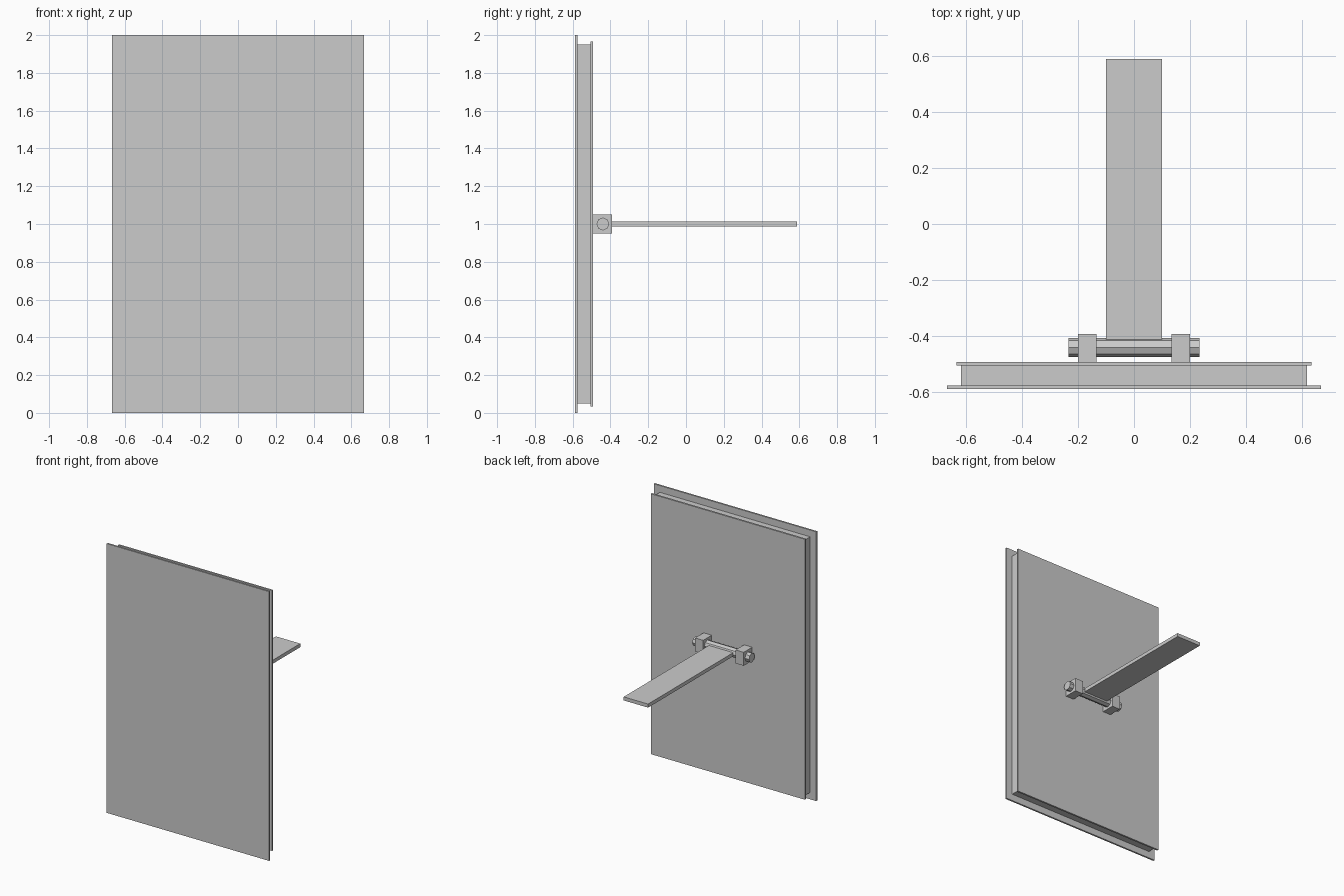
import bpy
import math

if "Cube" in bpy.data.objects:
    bpy.data.objects.remove(bpy.data.objects["Cube"])


def box(name, x, y, z):
    """Box from (min, max) ranges on each axis."""
    bpy.ops.mesh.primitive_cube_add(
        size=1, location=[(a + b) / 2 for a, b in (x, y, z)])
    ob = bpy.context.object
    ob.name = name
    ob.scale = [b - a for a, b in (x, y, z)]
    bpy.ops.object.transform_apply(location=False, rotation=False, scale=True)
    return ob


# Layered upright panel: front sheet, core, back sheet
box("front_sheet", (-0.667, 0.667), (-0.588, -0.575), (0, 2))
box("panel_core", (-0.617, 0.617), (-0.575, -0.505), (0.05, 1.95))
box("back_sheet", (-0.633, 0.633), (-0.505, -0.4915), (0.033, 1.967))

# Pair of hinge blocks on the back sheet
for side, x in (("left", (-0.2, -0.133)), ("right", (0.133, 0.2))):
    box("hinge_block_" + side, x, (-0.4915, -0.3915), (0.95, 1.05))

# Eight-sided hinge pin through both blocks
bpy.ops.mesh.primitive_cylinder_add(
    vertices=8, radius=0.034, depth=0.467,
    location=(0, -0.44, 1), rotation=(0, math.pi / 2, 0))
bpy.context.object.name = "hinge_pin"

# Flat support arm reaching backwards from the pin
box("support_arm", (-0.1, 0.1), (-0.412, 0.588), (0.9867, 1.0133))
